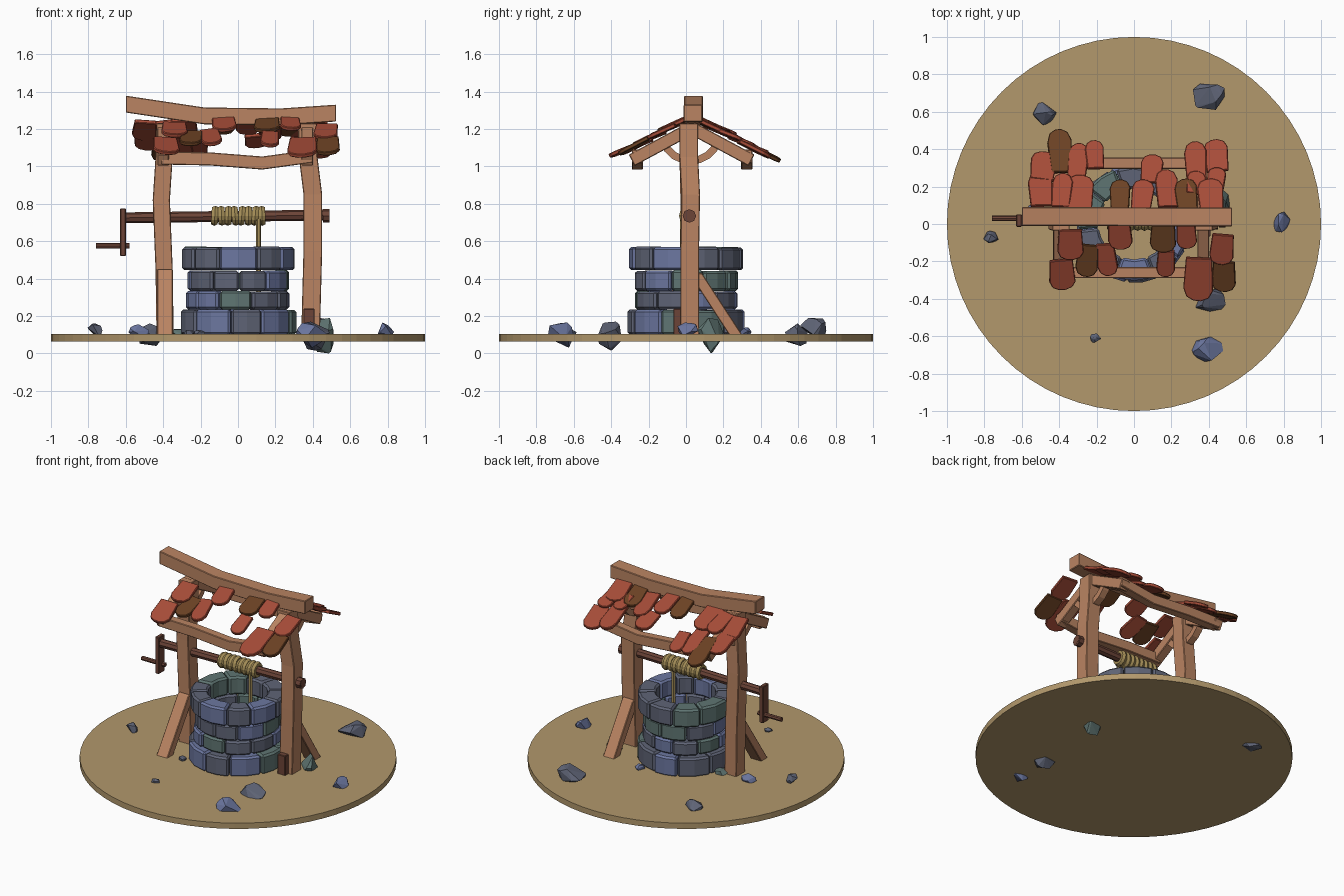
import bpy, bmesh, math, random
from mathutils import Vector, Matrix

if "Cube" in bpy.data.objects:
    bpy.data.objects.remove(bpy.data.objects["Cube"])
random.seed(7)


def mat(name, r, g, b):
    m = bpy.data.materials.new(name)
    lin = [((c / 255 + 0.055) / 1.055) ** 2.4 for c in (r, g, b)]
    m.diffuse_color = (*lin, 1)
    m.use_nodes = True
    m.node_tree.nodes["Principled BSDF"].inputs["Base Color"].default_value = m.diffuse_color
    return m


SAND = mat("sand", 178, 152, 108)
WOOD = mat("light_wood", 186, 132, 98)
DARK = mat("dark_wood", 108, 68, 55)
RED = mat("red_tile", 166, 76, 56)
BROWN = mat("brown_tile", 108, 66, 36)
ROPE = mat("rope_tan", 166, 143, 88)
BLUE = mat("blue_stone", 108, 119, 160)
GREY = mat("grey_stone", 95, 100, 118)
GREEN = mat("green_stone", 95, 117, 114)


def finish(name, bm, m, bevel=0.0):
    bmesh.ops.recalc_face_normals(bm, faces=bm.faces)
    me = bpy.data.meshes.new(name)
    bm.to_mesh(me)
    bm.free()
    me.materials.append(m)
    ob = bpy.data.objects.new(name, me)
    bpy.context.collection.objects.link(ob)
    if bevel:
        b = ob.modifiers.new("bevel", "BEVEL")
        b.width, b.segments, b.limit_method = bevel, 1, 'ANGLE'
    return ob


def loft(name, rings, m, bevel=0.0):
    """Skin a list of equal point rings and cap both ends."""
    bm = bmesh.new()
    vs = [[bm.verts.new(p) for p in r] for r in rings]
    n = len(vs[0])
    for a, b in zip(vs, vs[1:]):
        for i in range(n):
            bm.faces.new((a[i], a[(i + 1) % n], b[(i + 1) % n], b[i]))
    bm.faces.new(vs[0])
    bm.faces.new(vs[-1])
    return finish(name, bm, m, bevel)


def beam(name, pts, u, v, m, bevel=0.004):
    """Timber following pts; u and v are the half extents of its section."""
    u, v = Vector(u), Vector(v)
    return loft(name, [[Vector(p) + a * u + b * v for a, b in
                        ((-1, -1), (1, -1), (1, 1), (-1, 1))] for p in pts], m, bevel)


def rod(name, a, b, r, m, n=8):
    a, b = Vector(a), Vector(b)
    q = (b - a).to_track_quat('Z', 'Y')
    ring = [q @ Vector((r * math.cos(t * math.tau / n), r * math.sin(t * math.tau / n), 0)) for t in range(n)]
    return loft(name, [[a + p for p in ring], [b + p for p in ring]], m)


# Ground disc
bm = bmesh.new()
bmesh.ops.create_cone(bm, cap_ends=True, segments=64, radius1=1, radius2=1, depth=0.04,
                      matrix=Matrix.Translation((0, 0, 0.085)))
finish("ground_disc", bm, SAND)

# Well wall: four jittered courses of wedge stones
for k, (z0, z1, ro, ri, off) in enumerate(((0.10, 0.235, 0.315, 0.20, 0.30), (0.235, 0.335, 0.28, 0.20, 0.0),
                                           (0.335, 0.445, 0.275, 0.20, 0.55), (0.445, 0.57, 0.305, 0.19, 0.05))):
    n = 10
    cuts = [(i + off + random.uniform(-0.13, 0.13)) * math.tau / n for i in range(n)]
    cuts.append(cuts[0] + math.tau)
    for i in range(n):
        a, b = cuts[i] + 0.008, cuts[i + 1] - 0.008
        r, top = ro + random.uniform(-0.008, 0.006), z1 + random.uniform(-0.006, 0.002)
        rings = []
        for t in (a, (a + b) / 2, b):
            c, s = math.cos(t), math.sin(t)
            rings.append([(ri * c, ri * s, z0), (r * c, r * s, z0), (r * c, r * s, top), (ri * c, ri * s, top)])
        loft(f"wall_stone_{k}_{i}", rings, random.choice((BLUE, GREY, GREY, GREEN)), 0.012)

# Bent posts
beam("left_post", [(-0.39, 0.02, 0.10), (-0.395, 0.02, 0.45), (-0.41, 0.02, 0.82), (-0.395, 0.015, 1.05),
                   (-0.39, 0.015, 1.23)], (0.046, 0, 0), (0, 0.05, 0), WOOD)
beam("right_post", [(0.388, 0.02, 0.10), (0.40, 0.02, 0.55), (0.40, 0.025, 0.85), (0.375, 0.015, 1.05),
                    (0.37, 0.015, 1.23)], (0.05, 0, 0), (0, 0.05, 0), WOOD)

# Leaning struts and a footing block
beam("left_strut", [(-0.39, -0.01, 0.45), (-0.39, -0.25, 0.10)], (0.042, 0, 0), (0, 0.035, 0), WOOD)
beam("right_strut", [(0.39, 0.05, 0.43), (0.39, 0.265, 0.10)], (0.042, 0, 0), (0, 0.035, 0), WOOD)
beam("footing_block", [(0.38, -0.045, 0.10), (0.38, -0.045, 0.24)], (0.03, 0, 0), (0, 0.022, 0), DARK)

# Sagging ridge beam
beam("ridge_beam", [(-0.6, 0.04, 1.333), (-0.18, 0.04, 1.27), (0.23, 0.037, 1.265), (0.525, 0.037, 1.285)],
     (0, 0.05, 0), (0, 0, 0.045), WOOD)

# Eave beams, rafters and curved braces
for name, y in (("front_eave", -0.26), ("back_eave", 0.325)):
    beam(name, [(-0.41, y, 1.045), (-0.15, y, 1.04), (0.13, y, 1.018), (0.40, y, 1.055)],
         (0, 0.03, 0), (0, 0, 0.035), WOOD)
for side, x in (("left", -0.40), ("right", 0.37)):
    for face, s in (("front", -1), ("back", 1)):
        beam(f"{side}_{face}_rafter", [(x, 0.03, 1.205), (x, 0.03 + s * 0.32, 1.033)],
             (0.031, 0, 0), (0, s * 0.016, 0.03), WOOD)
    arc = []
    for i in range(9):
        t = math.radians(200 + 140 * i / 8)
        c, s = math.cos(t), math.sin(t)
        arc.append([(x + dx, 0.025 + r * c, 1.185 + r * s) for dx, r in
                    ((-0.024, 0.135), (0.024, 0.135), (0.024, 0.175), (-0.024, 0.175))])
    loft(f"{side}_curved_brace", arc, WOOD)

# Windlass: axle, end knob, crank, handle
rod("axle", (-0.61, 0.018, 0.725), (0.49, 0.018, 0.74), 0.029, DARK)
rod("axle_knob", (0.455, 0.018, 0.735), (0.488, 0.018, 0.735), 0.036, DARK)
beam("crank_arm", [(-0.615, 0.018, 0.52), (-0.615, 0.018, 0.775)], (0.015, 0, 0), (0, 0.033, 0), DARK)
rod("crank_handle", (-0.76, 0.03, 0.575), (-0.58, 0.03, 0.575), 0.015, DARK)

# Rope coils and hanging rope
for i in range(8):
    tilt = random.uniform(-0.12, 0.12)
    rings = []
    bm = bmesh.new()
    grid = []
    for j in range(14):
        t = j * math.tau / 14
        row = []
        for k in range(6):
            p = k * math.tau / 6
            r = 0.038 + 0.017 * math.cos(p)
            row.append(bm.verts.new((-0.124 + i * 0.036 + 0.021 * math.sin(p) + tilt * r * math.sin(t),
                                     0.018 + r * math.cos(t), 0.736 + r * math.sin(t))))
        grid.append(row)
    for j in range(14):
        for k in range(6):
            a, b = grid[j], grid[(j + 1) % 14]
            bm.faces.new((a[k], a[(k + 1) % 6], b[(k + 1) % 6], b[k]))
    finish(f"rope_coil_{i}", bm, ROPE)
rod("hanging_rope", (0.11, -0.02, 0.72), (0.11, -0.02, 0.30), 0.014, ROPE, 6)


# Roof tiles: slabs with a rounded lower end
def tile(name, x, y, w, h, m):
    s = -1 if y < 0.035 else 1
    tilt, yaw = math.radians(random.uniform(21, 28)), random.uniform(-0.12, 0.12)
    L, hw, th = h / math.cos(tilt) / 2, w / 2, 0.011
    outline = [(-0.88 * hw, -L), (0.88 * hw, -L), (hw, 0.5 * L), (0.72 * hw, 0.85 * L),
               (0.2 * hw, L), (-0.3 * hw, 0.98 * L), (-0.78 * hw, 0.8 * L), (-hw, 0.4 * L)]
    M = (Matrix.Translation((x, y, 1.272 - 0.53 * abs(y - 0.035) + random.uniform(-0.006, 0.008)))
         @ Matrix.Rotation(-s * tilt, 4, 'X') @ Matrix.Rotation(yaw, 4, 'Z')
         @ Matrix.Rotation(random.uniform(-0.1, 0.1), 4, 'Y'))
    loft(name, [[M @ Vector((p, s * q, z)) for p, q in outline] for z in (-th, th)], m, 0.004)


# Rows of (x, y, width, length); indices of the brown tiles follow
ROWS = {
    "front_upper": ([(-0.34, -0.11, 0.14, 0.16), (-0.075, -0.055, 0.13, 0.16), (0.155, -0.07, 0.14, 0.16),
                     (0.28, -0.06, 0.11, 0.14), (0.47, -0.135, 0.13, 0.16)], (2,)),
    "front_lower": ([(-0.385, -0.27, 0.14, 0.16), (-0.25, -0.195, 0.12, 0.17), (-0.145, -0.19, 0.11, 0.17),
                     (0.17, -0.21, 0.10, 0.14), (0.345, -0.295, 0.16, 0.23), (0.48, -0.28, 0.13, 0.16)], (1, 5)),
    "back_upper": ([(-0.5, 0.185, 0.13, 0.18), (-0.385, 0.18, 0.11, 0.18), (-0.29, 0.17, 0.15, 0.18),
                    (-0.075, 0.155, 0.11, 0.16), (0.045, 0.155, 0.12, 0.16), (0.175, 0.19, 0.12, 0.20),
                    (0.28, 0.155, 0.12, 0.17), (0.41, 0.155, 0.14, 0.17)], (3, 6)),
    "back_lower": ([(-0.485, 0.31, 0.14, 0.15), (-0.395, 0.39, 0.13, 0.23), (-0.3, 0.33, 0.11, 0.20),
                    (-0.21, 0.37, 0.10, 0.15), (0.095, 0.295, 0.12, 0.15), (0.33, 0.335, 0.12, 0.21),
                    (0.44, 0.365, 0.13, 0.17), (0.44, 0.24, 0.10, 0.12), (0.33, 0.22, 0.10, 0.12)], (1,)),
}
for row, (tiles, browns) in ROWS.items():
    for i, t in enumerate(tiles):
        tile(f"{row}_tile_{i}", *t, BROWN if i in browns else RED)

# Scattered rocks: x, y, size x, size y, bottom, top
ROCKS = [(0.40, 0.68, 0.17, 0.14, 0.08, 0.19, GREY), (-0.475, 0.59, 0.13, 0.12, 0.04, 0.16, GREY),
         (-0.765, -0.07, 0.08, 0.065, 0.09, 0.16, GREY), (0.79, 0.01, 0.09, 0.11, 0.09, 0.165, BLUE),
         (-0.205, -0.61, 0.06, 0.05, 0.09, 0.125, GREY), (0.40, -0.67, 0.18, 0.14, 0.03, 0.165, BLUE),
         (0.41, -0.41, 0.16, 0.13, 0.015, 0.17, GREY), (0.45, 0.13, 0.12, 0.14, 0.0, 0.19, GREEN),
         (-0.53, 0.07, 0.11, 0.07, 0.08, 0.155, BLUE), (-0.33, 0.07, 0.08, 0.08, 0.09, 0.13, GREEN),
         (-0.26, -0.24, 0.06, 0.05, 0.09, 0.125, GREY), (0.13, 0.32, 0.06, 0.06, 0.09, 0.14, BLUE)]
for i, (x, y, sx, sy, z0, z1, m) in enumerate(ROCKS):
    pts = [Vector([random.gauss(0, 1) for _ in range(3)]).normalized() for _ in range(16)]
    lo = [min(p[k] for p in pts) for k in range(3)]
    hi = [max(p[k] for p in pts) for k in range(3)]
    base, size = (x - sx / 2, y - sy / 2, z0), (sx, sy, z1 - z0)
    bm = bmesh.new()
    for p in pts:
        bm.verts.new([base[k] + size[k] * (p[k] - lo[k]) / (hi[k] - lo[k]) for k in range(3)])
    bmesh.ops.convex_hull(bm, input=bm.verts)
    finish(f"rock_{i}", bm, m)
